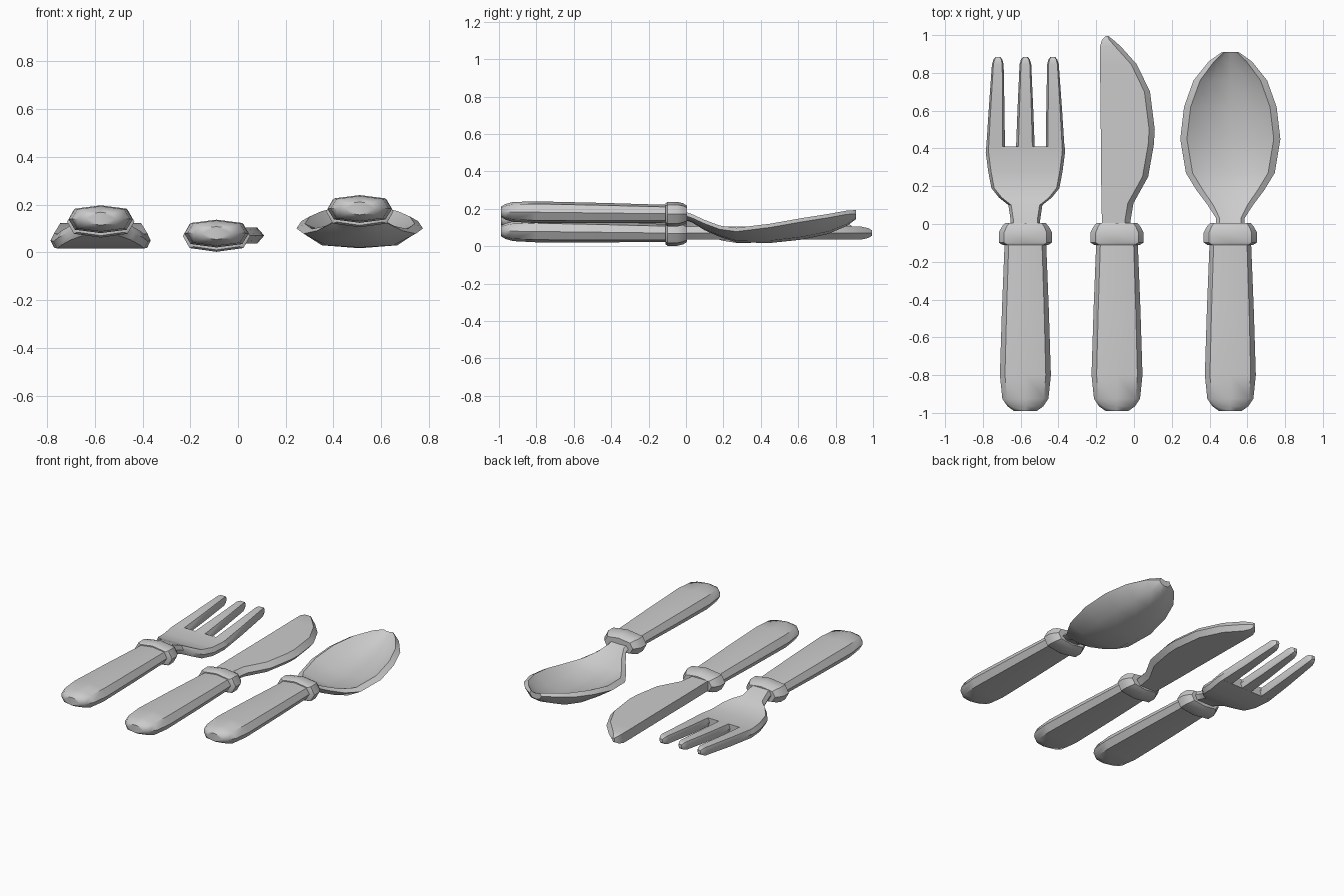
import bpy
import math

if "Cube" in bpy.data.objects:
    bpy.data.objects.remove(bpy.data.objects["Cube"])

metal = bpy.data.materials.new("plain grey")
metal.diffuse_color = (0.6, 0.6, 0.6, 1)
metal.use_nodes = True
metal.node_tree.nodes["Principled BSDF"].inputs["Base Color"].default_value = metal.diffuse_color


def loft(name, rings, angle=40):
    """Skin a list of equal-length point rings and cap both ends."""
    n = len(rings[0])
    verts = [p for r in rings for p in r]
    faces = []
    for i in range(len(rings) - 1):
        for j in range(n):
            k = (j + 1) % n
            faces.append((i * n + j, i * n + k, (i + 1) * n + k, (i + 1) * n + j))
    faces.append(tuple(reversed(range(n))))
    faces.append(tuple(range((len(rings) - 1) * n, len(rings) * n)))
    me = bpy.data.meshes.new(name)
    me.from_pydata(verts, [], faces)
    me.materials.append(metal)
    ob = bpy.data.objects.new(name, me)
    bpy.context.collection.objects.link(ob)
    bpy.ops.object.select_all(action='DESELECT')
    ob.select_set(True)
    bpy.context.view_layer.objects.active = ob
    # consistent outward normals
    bpy.ops.object.mode_set(mode='EDIT')
    bpy.ops.mesh.select_all(action='SELECT')
    bpy.ops.mesh.normals_make_consistent(inside=False)
    bpy.ops.object.mode_set(mode='OBJECT')
    bpy.ops.object.shade_smooth_by_angle(angle=math.radians(angle))
    return ob


def octagon(cx, y, cz, a, b):
    """Squarish eight-sided section."""
    unit = [(1, 0), (.8, .76), (0, 1), (-.8, .76), (-1, 0), (-.8, -.76), (0, -1), (.8, -.76)]
    return [(cx + a * u, y, cz + b * v) for u, v in unit]


def hexagon(cx, y, cz, w, h, inset):
    """Flat bar section with pointed sides."""
    return [(cx + w, y, cz), (cx + w - inset, y, cz + h), (cx - w + inset, y, cz + h),
            (cx - w, y, cz), (cx - w + inset, y, cz - h), (cx + w - inset, y, cz - h)]


# Handles and collars, shared by all three pieces
HANDLE = [(-.99, .06, .027), (-.965, .095, .042), (-.925, .122, .053), (-.8, .135, .058),
          (-.45, .124, .054), (-.05, .108, .047)]
COLLAR = [(-.11, .122, .058), (-.098, .141, .066), (-.045, .141, .066), (-.015, .125, .058),
          (.005, .108, .046)]


def grip(label, cx, cz):
    loft(label + "_handle", [octagon(cx, y, cz + .006 - .012 * (y + 1), a, b)
                             for y, a, b in HANDLE], 50)
    loft(label + "_collar", [octagon(cx, y, cz - .007, a, b) for y, a, b in COLLAR], 40)


FX, KX, SX = -.575, -.09, .51
grip("fork", FX, .135)
grip("knife", KX, .075)
grip("spoon", SX, .178)

# Fork: curved centre line shared by head and tines
CURVE = [(-.05, .145), (.03, .13), (.1, .1), (.19, .06), (.28, .046), (.4, .05), (.6, .068), (.9, .1)]


def fork_z(y):
    for (y0, z0), (y1, z1) in zip(CURVE, CURVE[1:]):
        if y <= y1:
            return z0 + (z1 - z0) * (y - y0) / (y1 - y0)
    return CURVE[-1][1]


loft("fork_head", [hexagon(FX, y, fork_z(y), w, .03, .015) for y, w in
                   [(-.04, .08), (.02, .078), (.1, .09), (.14, .14), (.19, .18), (.28, .197),
                    (.38, .21), (.41, .208)]])
for side, base, tip in (("left", -.158, -.145), ("middle", 0, 0), ("right", .158, .145)):
    rings = []
    for y, w, h in [(.39, .05, .03), (.6, .042, .03), (.845, .031, .028),
                    (.87, .024, .022), (.885, .012, .012)]:
        x = base + (tip - base) * (y - .39) / .495
        rings.append(hexagon(FX + x, y, fork_z(y), w, h, w * .25))
    loft("fork_tine_" + side, rings)

# Knife blade: flat spine on the left, bevelled curved edge on the right
blade = []
for y, xl, xr in [(-.04, -.17, -.02), (.02, -.17, -.018), (.11, -.172, -.003), (.25, -.174, .075),
                  (.42, -.175, .105), (.5, -.176, .11), (.7, -.178, .085), (.845, -.18, .015),
                  (.94, -.18, -.07), (.975, -.17, -.11), (.995, -.15, -.135)]:
    d = min(.03, (xr - xl) * .35)
    h = .034 if y < .96 else (.026 if y < .98 else .014)
    blade.append([(xl, y, .07 - h), (xr - d, y, .07 - h), (xr, y, .07),
                  (xr - d, y, .07 + h), (xl, y, .07 + h)])
loft("knife_blade", blade, 30)

# Spoon: y, half width, rim height, bowl height, underside height
spoon = []
for y, w, rim, bowl, low in [(-.04, .075, .195, .193, .15), (.03, .075, .172, .168, .128),
                             (.1, .12, .14, .13, .085), (.18, .18, .11, .09, .05),
                             (.27, .235, .098, .063, .02), (.45, .265, .12, .058, .017),
                             (.62, .245, .15, .078, .035), (.76, .195, .172, .112, .065),
                             (.86, .115, .19, .155, .108), (.91, .045, .193, .185, .145)]:
    d = min(.035, w * .25)
    mid = rim - .02
    half = [(w, mid), (w - d, rim), (w * .5, bowl + (rim - bowl) * .3)]
    under = (w * .6, low + (mid - low) * .15)
    ring = half + [(0, bowl)] + [(-x, z) for x, z in reversed(half)]
    ring += [(-under[0], under[1]), (0, low), under]
    spoon.append([(SX + x, y, z) for x, z in ring])
loft("spoon_bowl", spoon, 40)
